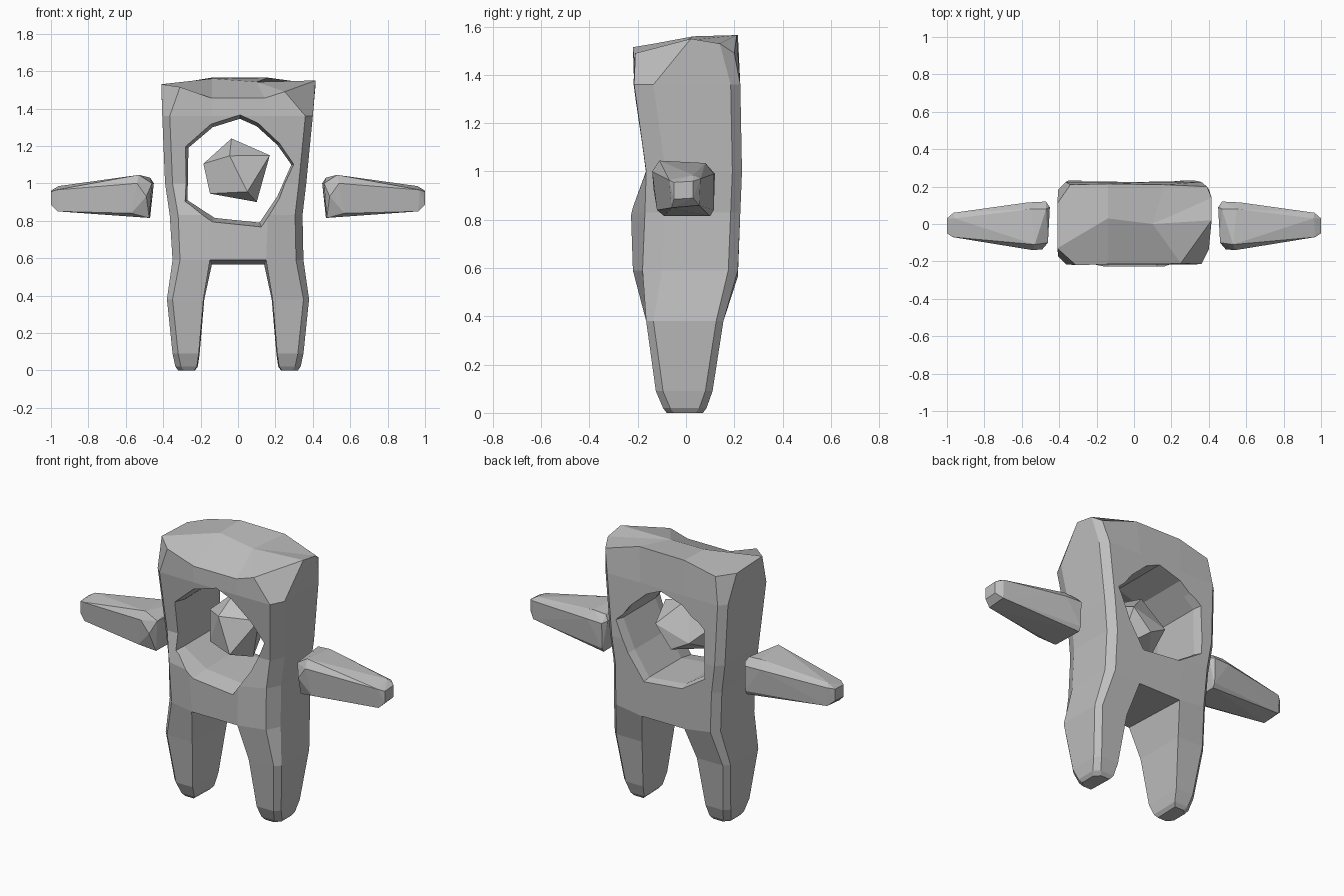
import bpy, bmesh

if "Cube" in bpy.data.objects:
    bpy.data.objects.remove(bpy.data.objects["Cube"])

stone = bpy.data.materials.new("grey_stone")
stone.diffuse_color = (0.52, 0.52, 0.52, 1)
stone.use_nodes = True
stone.node_tree.nodes["Principled BSDF"].inputs["Base Color"].default_value = stone.diffuse_color


def add_object(name, bm):
    bmesh.ops.recalc_face_normals(bm, faces=bm.faces)
    mesh = bpy.data.meshes.new(name)
    bm.to_mesh(mesh)
    bm.free()
    mesh.materials.append(stone)
    ob = bpy.data.objects.new(name, mesh)
    bpy.context.collection.objects.link(ob)
    return ob


def hull(name, points):
    bm = bmesh.new()
    for p in points:
        bm.verts.new(p)
    bmesh.ops.convex_hull(bm, input=bm.verts[:])
    loose = [v for v in bm.verts if not v.link_faces]
    bmesh.ops.delete(bm, geom=loose, context='VERTS')
    return add_object(name, bm)


def bridge(bm, a, b):
    n = len(a)
    for i in range(n):
        bm.faces.new((a[i], a[(i + 1) % n], b[(i + 1) % n], b[i]))


def body_ring(z, xl, xr, yf, yb, m, ym, c=0.04):
    """Twelve-point section: chamfered corners, inner front points at y = ym."""
    return [(xl, yf + c, z), (xl + c, yf, z), (-m, ym, z), (m, ym, z),
            (xr - c, yf, z), (xr, yf + 0.08, z), (xr, yb - c, z), (xr - c, yb, z),
            (m, yb, z), (-m, yb, z), (xl + c, yb, z), (xl, yb - c, z)]


# Body: torso and both legs as one lofted shell
bm = bmesh.new()
new = lambda pts: [bm.verts.new(p) for p in pts]
hip = body_ring(0.59, -0.35, 0.35, -0.18, 0.215, 0.15, -0.22)
hip[8], hip[9] = (0.14, 0.215, 0.565), (-0.14, 0.215, 0.565)
belly = body_ring(0.83, -0.365, 0.345, -0.17, 0.225, 0.16, -0.228)
belly[1] = (-0.32, -0.19, 0.83)
top = [(-0.41, -0.13, 1.53), (-0.31, -0.22, 1.515), (-0.14, -0.215, 1.455),
       (0.14, -0.215, 1.455), (0.25, -0.21, 1.49), (0.415, 0.02, 1.55),
       (0.415, 0.14, 1.53), (0.39, 0.2, 1.49), (0.16, 0.21, 1.565),
       (-0.14, 0.215, 1.565), (-0.34, 0.21, 1.52), (-0.41, 0.11, 1.52)]
crotch = new(hip)
rings = [crotch, new(belly),
         new(body_ring(1.0, -0.39, 0.365, -0.165, 0.232, 0.14, -0.168)),
         new(body_ring(1.36, -0.405, 0.4, -0.215, 0.225, 0.14, -0.217)), new(top)]
for a, b in zip(rings, rings[1:]):
    bridge(bm, a, b)
# Faceted crown
t = rings[-1]
m1, m2 = new([(-0.14, 0.03, 1.56), (0.1, 0.0, 1.542)])
for f in ((t[0], t[1], t[2], m1), (t[2], t[3], m2, m1), (t[3], t[4], m2),
          (t[4], t[5], m2), (t[5], t[6], m2), (t[6], t[7], t[8], m2),
          (t[8], t[9], m1, m2), (t[9], t[10], t[11], m1), (t[11], t[0], m1)):
    bm.faces.new(f)
# Legs
bm.faces.new([crotch[i] for i in (2, 9, 8, 3)])
for s, ids in ((-1, (0, 1, 2, 9, 10, 11)), (1, (5, 4, 3, 8, 7, 6))):
    prev = [crotch[i] for i in ids]
    for z, xo, xi, yf, yb in ((0.38, 0.38, 0.185, -0.165, 0.155),
                              (0.09, 0.35, 0.21, -0.125, 0.11),
                              (0.02, 0.335, 0.22, -0.095, 0.085),
                              (0.0, 0.32, 0.235, -0.08, 0.07)):
        c = 0.03
        ring = new([(s * xo, yf + c, z), (s * (xo - c), yf, z), (s * xi, yf, z),
                    (s * (xi - 0.005), yb, z), (s * (xo - c), yb, z), (s * xo, yb - c, z)])
        bridge(bm, prev, ring)
        prev = ring
    bm.faces.new(prev)
body = add_object("body", bm)

# Chest opening, flaring towards front and back but narrow at the upper back
outline = [(-0.265, 1.19), (-0.27, 0.91), (-0.125, 0.815), (0.115, 0.79),
           (0.21, 0.93), (0.285, 1.1), (0.21, 1.205), (0.1, 1.305),
           (0.01, 1.345), (-0.135, 1.3), (-0.2, 1.245)]
bm = bmesh.new()
loops = []
for y, k, k_top in ((-0.3, 1.14, 1.14), (-0.12, 1.0, 1.0), (0.18, 1.0, 1.0), (0.3, 1.12, 1.0)):
    loop = []
    for x, z in outline:
        f = k_top if z > 1.2 else k
        loop.append(bm.verts.new((x * f, y, 1.07 + (z - 1.07) * f)))
    loops.append(loop)
for a, b in zip(loops, loops[1:]):
    bridge(bm, a, b)
bm.faces.new(loops[0])
bm.faces.new(loops[-1])
cutter = add_object("opening_cutter", bm)
cutter.hide_render = True
mod = body.modifiers.new("opening", 'BOOLEAN')
mod.object = cutter
mod.operation = 'DIFFERENCE'
mod.solver = 'EXACT'
bpy.context.view_layer.update()
cut = bpy.data.meshes.new_from_object(body.evaluated_get(bpy.context.evaluated_depsgraph_get()))
body.modifiers.clear()
body.data = cut
bpy.data.objects.remove(cutter)

# Floating arms
arm = [(0.45, 0.09, 1.0), (0.47, 0.12, 0.99), (0.47, 0.08, 1.03), (0.46, -0.1, 1.0),
       (0.53, -0.11, 1.045), (0.55, 0.08, 1.035), (0.54, -0.14, 1.0), (0.49, -0.135, 0.93),
       (0.47, 0.115, 0.84), (0.47, 0.1, 0.815), (0.475, -0.09, 0.815), (0.57, -0.12, 0.84),
       (0.57, 0.115, 0.99), (0.965, 0.06, 0.97), (0.965, 0.055, 0.86), (0.965, -0.06, 0.85),
       (0.97, -0.07, 0.965), (0.96, 0.03, 0.985), (1.0, 0.03, 0.96), (1.0, 0.03, 0.89),
       (1.0, -0.05, 0.885), (1.0, -0.05, 0.955)]
for s, side in ((-1, "left"), (1, "right")):
    hull(side + "_arm", [(s * x, y, z) for x, y, z in arm])

# Floating core crystal
hull("core_crystal", [(-0.045, -0.12, 1.147), (0.05, -0.15, 0.955), (-0.185, 0.0, 1.105),
                      (-0.15, -0.05, 0.945), (0.17, -0.05, 1.15), (-0.035, 0.02, 1.24),
                      (0.1, 0.0, 0.9), (-0.11, 0.13, 1.03), (0.11, 0.13, 1.09), (0.0, 0.14, 0.97)])
